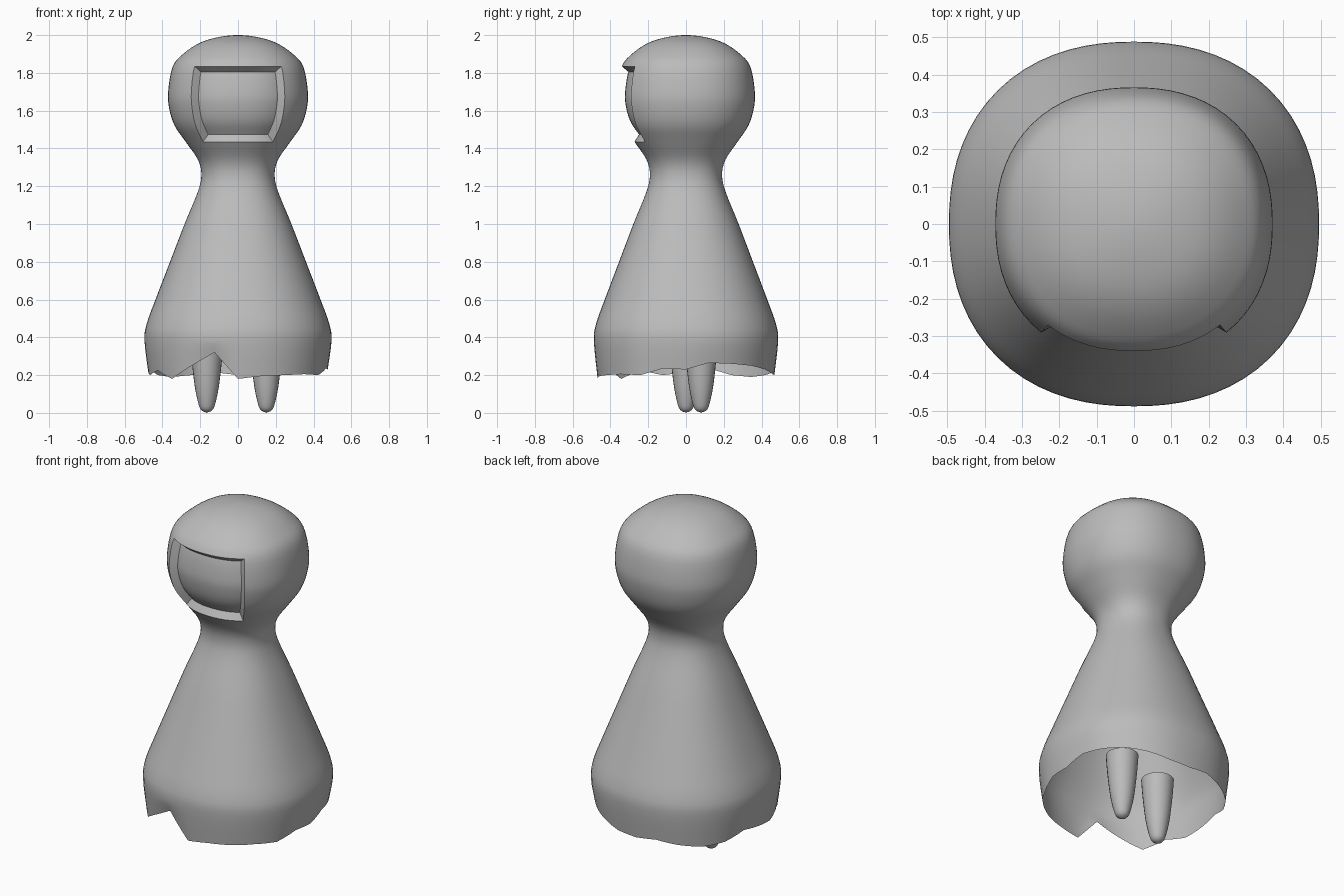
import bpy, bmesh, math

cube = bpy.data.objects.get("Cube")
if cube:
    bpy.data.objects.remove(cube)

grey = bpy.data.materials.new("plain grey")
grey.use_nodes = True
grey.diffuse_color = (0.5, 0.5, 0.5, 1)
grey.node_tree.nodes["Principled BSDF"].inputs["Base Color"].default_value = (0.5, 0.5, 0.5, 1)


def smooth_profile(points, steps):
    """Catmull-Rom curve through (radius, height) points."""
    ext = [points[0]] + points + [(-points[-2][0], points[-2][1])]
    out = []
    for p, a, b, q in zip(ext, ext[1:], ext[2:], ext[3:]):
        for s in range(steps):
            t = s / steps
            out.append(tuple(0.5 * (2 * a[k] + (b[k] - p[k]) * t
                                    + (2 * p[k] - 5 * a[k] + 4 * b[k] - q[k]) * t * t
                                    + (3 * a[k] - p[k] - 3 * b[k] + q[k]) * t ** 3)
                             for k in (0, 1)))
    return out


def lathe(bm, profile, top, segments, place):
    """Rings of faces around z closed by a pole; returns {(row, column): face}."""
    rings = [[bm.verts.new(place(r, z, math.tau * j / segments)) for j in range(segments)]
             for r, z in profile]
    faces = {}
    for i in range(len(rings) - 1):
        for j in range(segments):
            k = (j + 1) % segments
            faces[i, j] = bm.faces.new((rings[i][j], rings[i][k], rings[i + 1][k], rings[i + 1][j]))
    pole = bm.verts.new(place(0, top, 0))
    for j in range(segments):
        bm.faces.new((rings[-1][j], rings[-1][(j + 1) % segments], pole))
    bm.normal_update()
    return faces


def finish(bm, name, angle):
    mesh = bpy.data.meshes.new(name)
    bm.to_mesh(mesh)
    bm.free()
    mesh.materials.append(grey)
    obj = bpy.data.objects.new(name, mesh)
    bpy.context.collection.objects.link(obj)
    bpy.ops.object.select_all(action="DESELECT")
    obj.select_set(True)
    bpy.context.view_layer.objects.active = obj
    bpy.ops.object.shade_smooth_by_angle(angle=math.radians(angle))
    return obj


# Ragged hem heights every 15 degrees, from the front towards +x
HEM = [.18, .195, .2, .205, .2, .235, .23, .265, .26, .25, .23, .205,
       .2, .215, .2, .19, .2, .235, .215, .2, .225, .18, .25, .32]
HEM_TOP, HEM_BASE = 0.38, 0.22


def body_point(r, z, a):
    if z < HEM_TOP:
        f = a / math.tau * len(HEM)
        i = int(f)
        hem = HEM[i % len(HEM)] * (1 - f + i) + HEM[(i + 1) % len(HEM)] * (f - i)
        z = HEM_TOP - (HEM_TOP - z) / (HEM_TOP - HEM_BASE) * (HEM_TOP - hem)
    # slightly squared cross-section
    s, c = math.sin(a), math.cos(a)
    k = r * (abs(s) ** 2.25 + abs(c) ** 2.25) ** (-1 / 2.25)
    return (k * s, -k * c * 0.985, z)


# Body shell: skirt, neck and head in one surface
WINDOW_LOW, WINDOW_HIGH = 1.435, 1.835
outline = [(.475, .22), (.495, .38), (.484, .47), (.437, .6), (.36, .8), (.283, 1.0), (.213, 1.17),
           (.194, 1.26), (.212, 1.34), (.277, 1.435), (.335, 1.52), (.364, 1.61), (.37, 1.7),
           (.345, 1.835), (.285, 1.905), (.2, 1.96), (.1, 1.99), (0, 2.0)]
rows = smooth_profile(outline, 4)
bm = bmesh.new()
SEG = 72
faces = lathe(bm, rows, 2.0, SEG, body_point)

# Recessed face window
window = [f for (i, j), f in faces.items()
          if WINDOW_LOW - .001 < rows[i][1] < WINDOW_HIGH - .001 and (j < 8 or j >= SEG - 8)]
bmesh.ops.inset_region(bm, faces=window, thickness=0.018, depth=-0.042,
                       use_even_offset=True, use_boundary=True)
finish(bm, "body", 40)

# Legs: round-tipped pegs hanging inside the skirt
leg_outline = [(.088, .39), (.08, .28), (.064, .14), (.045, .05), (.032, .018), (.015, .006), (0, .003)]
for name, x, y in (("right_leg", -.165, 0), ("left_leg", .15, .08)):
    bm = bmesh.new()
    lathe(bm, smooth_profile(leg_outline, 3), 0, 24,
          lambda r, z, a: (x + r * math.sin(a), y - r * math.cos(a), z))
    bmesh.ops.holes_fill(bm, edges=[e for e in bm.edges if e.is_boundary])
    bmesh.ops.recalc_face_normals(bm, faces=bm.faces)
    finish(bm, name, 40)
